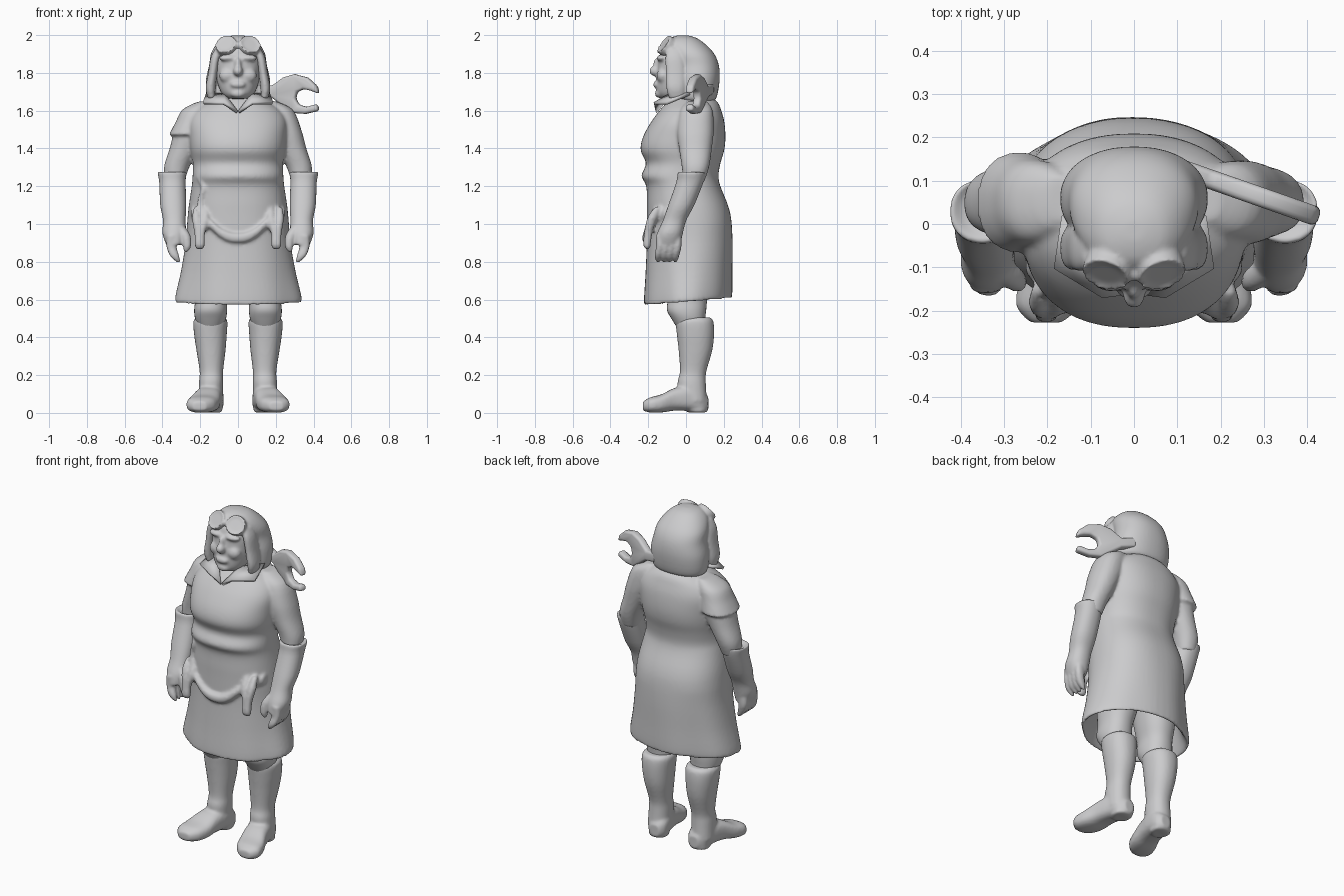
import bpy, bmesh, math
from mathutils import Vector, Matrix

cube = bpy.data.objects.get("Cube")
if cube:
    bpy.data.objects.remove(cube, do_unlink=True)

grey = bpy.data.materials.new("plain grey")
grey.use_nodes = True
grey.diffuse_color = (0.6, 0.6, 0.61, 1)
grey.node_tree.nodes["Principled BSDF"].inputs["Base Color"].default_value = grey.diffuse_color


def activate(obj):
    bpy.ops.object.select_all(action="DESELECT")
    obj.select_set(True)
    bpy.context.view_layer.objects.active = obj


def finish(name, bm):
    """Turn a bmesh into a smooth shaded object."""
    bmesh.ops.recalc_face_normals(bm, faces=bm.faces)
    mesh = bpy.data.meshes.new(name)
    bm.to_mesh(mesh)
    bm.free()
    mesh.materials.append(grey)
    obj = bpy.data.objects.new(name, mesh)
    bpy.context.collection.objects.link(obj)
    activate(obj)
    bpy.ops.object.shade_smooth_by_angle(angle=math.radians(50))
    return obj


def spline(points, steps):
    """Smooth interpolation through all the given tuples."""
    pts = [Vector(p) for p in points]
    out = []
    for i in range(len(pts) - 1):
        a, b = pts[i], pts[i + 1]
        before, after = pts[max(i - 1, 0)], pts[min(i + 2, len(pts) - 1)]
        for k in range(steps):
            t = k / steps
            m, n = (b - before) / 2, (after - a) / 2
            out.append(a + m * t + (3 * (b - a) - 2 * m - n) * t ** 2
                       + (2 * (a - b) + m + n) * t ** 3)
    return out + [pts[-1]]


def loft(name, rings, axis="Z", power=2.2, sides=32, steps=4, tweak=None):
    """Skin oval rings (x, y, z, radius, radius) lying across an axis."""
    bm = bmesh.new()
    loops = []
    for ring in spline(rings, steps):
        x, y, z, r, q = ring
        loop = []
        for k in range(sides):
            a = math.tau * k / sides
            c, s = math.cos(a), math.sin(a)
            u = math.copysign(abs(c) ** (2 / power), c) * max(r, .002)
            v = math.copysign(abs(s) ** (2 / power), s) * max(q, .002)
            offset = {"Z": (u, v, 0), "Y": (u, 0, v), "X": (0, u, v)}[axis]
            co = Vector((x, y, z)) + Vector(offset)
            loop.append(bm.verts.new(tweak(co, a) if tweak else co))
        loops.append(loop)
    for low, high in zip(loops, loops[1:]):
        for k in range(sides):
            j = (k + 1) % sides
            bm.faces.new((low[k], low[j], high[j], high[k]))
    bm.faces.new(loops[0])
    bm.faces.new(loops[-1])
    return finish(name, bm)


def upright(sections):
    """Sections (z, half width, front, back) to rings."""
    return [(0, (f + b) / 2, z, w, (b - f) / 2) for z, w, f, b in sections]


def flip(rings, side):
    return [(side * r[0], *r[1:]) for r in rings]


def ball(name, at, size):
    bm = bmesh.new()
    bmesh.ops.create_uvsphere(bm, u_segments=20, v_segments=12, radius=1,
                              matrix=Matrix.Translation(at) @ Matrix.Diagonal((*size, 1)))
    return finish(name, bm)


def fuse(name, parts, voxel, rounds):
    """Merge overlapping parts into one sculpted surface."""
    activate(parts[0])
    for p in parts:
        p.select_set(True)
    bpy.ops.object.join()
    obj = bpy.context.object
    obj.name = obj.data.name = name
    remesh = obj.modifiers.new("remesh", "REMESH")
    remesh.mode = "VOXEL"
    remesh.voxel_size = voxel
    remesh.use_smooth_shade = True
    smooth = obj.modifiers.new("smooth", "SMOOTH")
    smooth.iterations = rounds
    for m in ("remesh", "smooth"):
        bpy.ops.object.modifier_apply(modifier=m)
    bpy.ops.object.shade_smooth_by_angle(angle=math.radians(60))
    return obj


# Dress: torso and skirt, rounder and softly folded towards a hem that dips at the front
def drape(co, a):
    low = min(max((1 - co.z) / .4, 0), 1)
    fold = 1 + low * (.01 * math.cos(7 * a + .8) - .065 * math.sin(2 * a) ** 2)
    return Vector((co.x * fold, co.y * fold, co.z + .08 * co.y * low))


outfit = [loft("dress", upright([
    (.78, .24, -.16, .19), (.65, .29, -.18, .2), (.59, .322, -.215, .232),
    (.608, .335, -.224, .243), (.75, .303, -.215, .245), (.9, .278, -.208, .246),
    (1.02, .268, -.207, .24), (1.1, .26, -.208, .222), (1.2, .245, -.21, .182),
    (1.255, .24, -.236, .172), (1.32, .239, -.212, .182), (1.39, .252, -.24, .202),
    (1.46, .258, -.228, .209), (1.54, .26, -.185, .203), (1.6, .23, -.14, .187),
    (1.645, .165, -.1, .167), (1.68, .1, -.06, .12)]), power=2.3, sides=64, tweak=drape)]

# Upper arms, with a loose short sleeve on the right
upper_arm = [(.17, .06, 1.65, .03, .05), (.215, .055, 1.605, .075, .085), (.25, .05, 1.5, .085, .097),
             (.285, .05, 1.4, .077, .087), (.325, .05, 1.3, .067, .072), (.335, .04, 1.22, .05, .055)]
outfit += [loft("upper_arm", flip(upper_arm, s)) for s in (1, -1)]
outfit.append(loft("sleeve", [(-.18, .055, 1.645, .04, .06), (-.218, .052, 1.605, .077, .09),
              (-.245, .05, 1.54, .085, .104), (-.262, .05, 1.49, .094, .114), (-.268, .05, 1.472, .095, .114),
              (-.268, .05, 1.468, .07, .08)]))

# Gathered apron edge and hanging ties
half = [(.25, -.095, 1.06), (.16, -.182, 1.01), (.08, -.207, .945)]
path = flip(half, -1) + [(0, -.213, .925)] + half[::-1]
outfit.append(loft("apron_edge", [(*p, .02, .026) for p in path], axis="X", sides=16))
for s in (1, -1):
    for x, lean in ((.175, .02), (.22, -.01)):
        outfit.append(loft("apron_tie", flip([
            (x, -.15, 1.09, .014, .017), (x, -.18, 1.03, .024, .026), (x + lean, -.2, .95, .021, .022),
            (x + lean, -.207, .885, .019, .019), (x + lean, -.2, .865, .008, .008)], s), sides=16))
outfit.append(loft("apron_string", [
    (-.21, -.12, 1.25, .014, .022), (-.18, -.16, 1.19, .016, .016),
    (-.2, -.15, 1.12, .016, .016), (-.185, -.17, 1.04, .018, .018)], sides=16))
fuse("dress_and_arms", outfit, .009, 5)

for s in (1, -1):
    side = "left" if s > 0 else "right"
    # Long glove with a flared cuff, four fingers and a thumb
    parts = [loft("glove", flip([
        (.345, .035, 1.262, .05, .05), (.35, .03, 1.275, .075, .072), (.347, .02, 1.22, .07, .072),
        (.343, -.025, 1.1, .069, .069), (.337, -.06, 1.02, .06, .062),
        (.338, -.085, .95, .062, .068), (.335, -.095, .89, .045, .066)], s))]
    for i in range(4):
        y = -.045 - .031 * i
        parts.append(loft("finger", flip([(.35, y, .94, .028, .022), (.352, y, .88, .027, .021),
                     (.335, y - .01, .83, .024, .019), (.315, y - .01, .798, .01, .008)], s), sides=12))
    parts.append(loft("thumb", flip([(.31, -.1, .99, .026, .028), (.278, -.125, .94, .026, .027),
                 (.27, -.135, .88, .021, .021), (.278, -.135, .85, .008, .008)], s), sides=12))
    fuse(f"{side}_glove", parts, .007, 4)

    # Thigh and knee, then boot shaft, foot and heel
    loft(f"{side}_knee", flip([(.122, .02, .82, .118, .13), (.135, .015, .68, .098, .118),
         (.142, .008, .6, .085, .105), (.145, .003, .545, .087, .104), (.145, .012, .5, .082, .09),
         (.145, .03, .44, .06, .07)], s))
    shaft = loft("shaft", flip([
        (.145, .045, .505, .074, .084), (.146, .045, .485, .09, .1), (.146, .05, .42, .087, .099),
        (.143, .05, .33, .077, .089), (.141, .038, .22, .062, .07),
        (.143, .03, .16, .064, .075), (.146, .036, .06, .064, .075)], s))
    foot = loft("foot", flip([
        (.13, .118, .05, .03, .035), (.135, .085, .06, .058, .06), (.145, .02, .078, .068, .068),
        (.162, -.06, .072, .073, .06), (.182, -.13, .05, .082, .048),
        (.198, -.19, .042, .074, .04), (.203, -.228, .036, .036, .024)], s), axis="Y", power=2.7)
    heel = loft("heel", flip([(.138, .06, .002, .055, .052), (.138, .06, .06, .058, .055)], s))
    fuse(f"{side}_boot", [shaft, foot, heel], .009, 4)

    # Collar flap
    bm = bmesh.new()
    corners = [(.004, -.158, 1.592), (.075, -.167, 1.638), (.183, -.1, 1.64), (.165, .02, 1.69), (.07, -.085, 1.685)]
    bm.faces.new([bm.verts.new((s * x, y, z)) for x, y, z in corners])
    bmesh.ops.triangulate(bm, faces=bm.faces)
    flap = finish(f"{side}_collar_flap", bm)
    flap.modifiers.new("thickness", "SOLIDIFY").thickness = .016
    flap.modifiers["thickness"].offset = 0

# Head with sculpted face
loft("neck", upright([(1.58, .09, -.08, .1), (1.66, .08, -.075, .09), (1.74, .075, -.08, .08)]))
face = [loft("skull", upright([
    (1.663, .05, -.128, -.03), (1.69, .085, -.152, .03), (1.75, .11, -.157, .08),
    (1.82, .12, -.152, .1), (1.87, .122, -.145, .1), (1.93, .108, -.125, .09), (1.97, .06, -.08, .05)])),
    ball("nose", (0, -.162, 1.81), (.026, .034, .028)),
    ball("nose_bridge", (0, -.147, 1.845), (.018, .028, .038)),
    ball("mouth", (0, -.154, 1.738), (.042, .021, .02)),
    ball("chin", (0, -.138, 1.69), (.042, .028, .024))]
for s in (1, -1):
    face += [ball("cheek", (s * .055, -.122, 1.785), (.045, .034, .04)),
             ball("brow", (s * .05, -.128, 1.878), (.052, .028, .018))]
fuse("head", face, .007, 12)

# Bobbed hair with goggles pushed up on the forehead
crown = [loft("hair", upright([
    (1.643, .12, -.025, .125), (1.665, .163, -.05, .16), (1.76, .17, -.06, .178),
    (1.84, .153, -.065, .174), (1.9, .144, -.09, .15), (1.95, .116, -.11, .105),
    (1.985, .075, -.085, .055), (1.999, .025, -.04, .008)]), sides=48)]
for s in (1, -1):
    crown.append(loft("side_lock", flip([
        (.1, -.06, 1.93, .02, .04), (.12, -.06, 1.88, .025, .05), (.133, -.055, 1.8, .025, .052),
        (.145, -.055, 1.72, .026, .05), (.14, -.05, 1.665, .02, .04)], s), sides=16))
    bm = bmesh.new()
    tilt = Matrix.Rotation(s * .3, 4, "Z") @ Matrix.Rotation(math.radians(55), 4, "X")
    place = Matrix.Translation((s * .06, -.1, 1.94)) @ tilt
    bmesh.ops.create_cone(bm, cap_ends=True, segments=32, radius1=.056, radius2=.056, depth=.055, matrix=place)
    front = min((f for f in bm.faces if len(f.verts) > 4), key=lambda f: f.calc_center_median().y)
    bmesh.ops.inset_individual(bm, faces=[front], thickness=.014, depth=-.008)
    crown.append(finish("goggle", bm))
crown.append(ball("goggle_bridge", (0, -.115, 1.945), (.03, .018, .018)))
fuse("hair_and_goggles", crown, .007, 6)

# Spanner slung behind the shoulder
outline = [(.1, 1.75), (.18, 1.73), (.24, 1.775), (.3, 1.793), (.37, 1.775), (.42, 1.73), (.43, 1.69),
           (.39, 1.705), (.35, 1.715), (.315, 1.7), (.305, 1.665), (.325, 1.63), (.365, 1.62), (.42, 1.635),
           (.43, 1.6), (.36, 1.583), (.29, 1.588), (.24, 1.625), (.18, 1.67), (.1, 1.69)]
bm = bmesh.new()
bm.faces.new([bm.verts.new((x, .165 - .35 * x, z)) for x, z in outline])
spanner = finish("spanner", bm)
spanner.modifiers.new("thickness", "SOLIDIFY").thickness = .045
spanner.modifiers["thickness"].offset = 0
edge = spanner.modifiers.new("edge", "BEVEL")
edge.width, edge.segments = .014, 3
